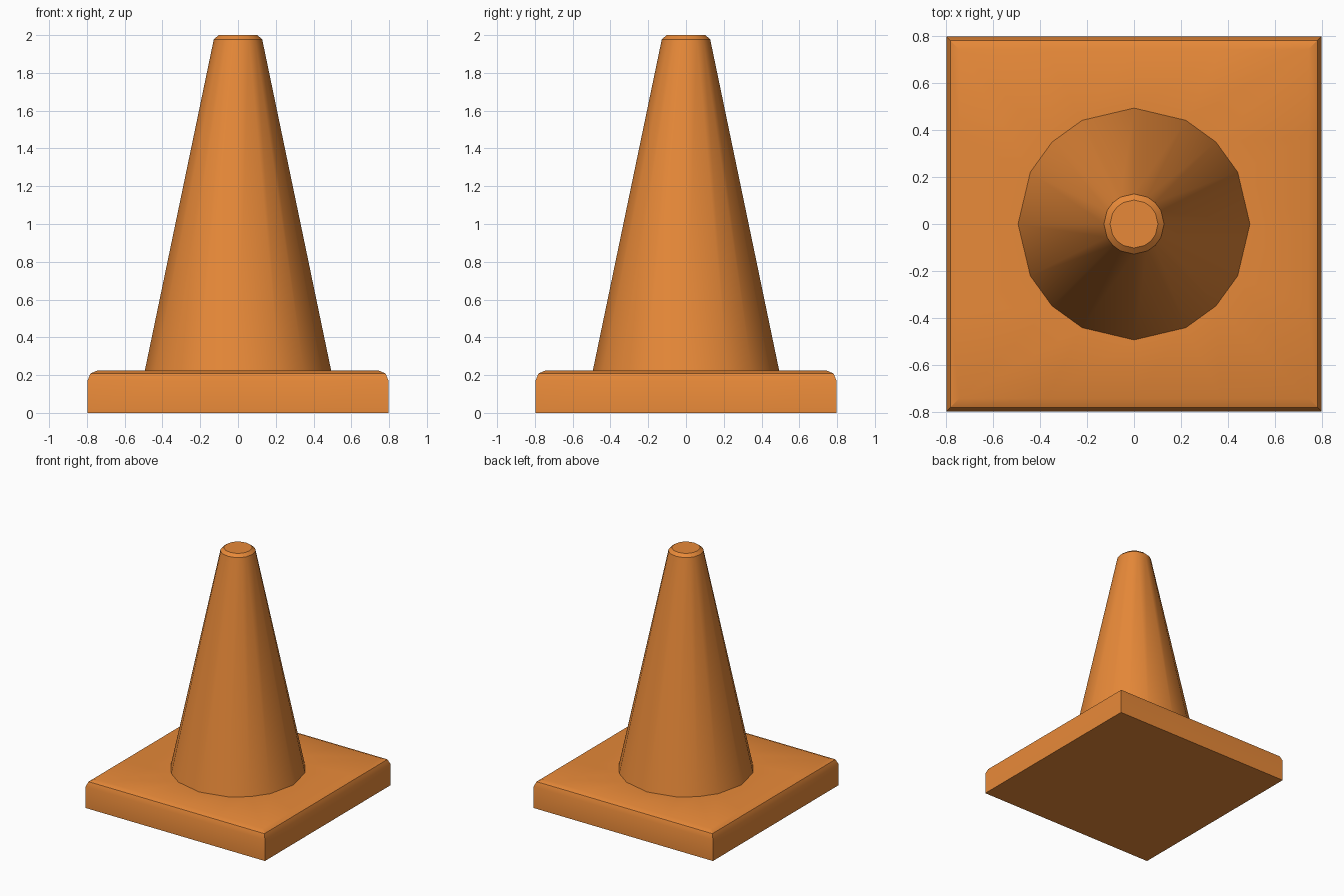
import bpy, bmesh, math

if "Cube" in bpy.data.objects:
    bpy.data.objects.remove(bpy.data.objects["Cube"])

orange = bpy.data.materials.new("orange_plastic")
orange.diffuse_color = (0.80, 0.25, 0.04, 1)
orange.use_nodes = True
orange.node_tree.nodes["Principled BSDF"].inputs["Base Color"].default_value = orange.diffuse_color

# 16 points walking round a unit square, four per side, starting mid-side
SQUARE = [(1, 0), (1, .5), (1, 1), (.5, 1)]
for _ in range(3):
    SQUARE += [(-y, x) for x, y in SQUARE[-4:]]


def ring(bm, size, z, is_round):
    pts = []
    for x, y in SQUARE:
        k = size / math.hypot(x, y) if is_round else size
        pts.append(bm.verts.new((x * k, y * k, z)))
    return pts


def loft(name, sections, cap_bottom=False, cap_top=False):
    bm = bmesh.new()
    rings = [ring(bm, *s) for s in sections]
    for a, b in zip(rings, rings[1:]):
        for i in range(16):
            j = (i + 1) % 16
            bm.faces.new((a[i], a[j], b[j], b[i]))
    if cap_bottom:
        bm.faces.new(rings[0][::-1])
    if cap_top:
        bm.faces.new(rings[-1])
    mesh = bpy.data.meshes.new(name)
    bm.to_mesh(mesh)
    bm.free()
    mesh.materials.append(orange)
    obj = bpy.data.objects.new(name, mesh)
    bpy.context.collection.objects.link(obj)
    bpy.ops.object.select_all(action='DESELECT')
    obj.select_set(True)
    bpy.context.view_layer.objects.active = obj
    bpy.ops.object.shade_smooth_by_angle(angle=math.radians(30))
    return obj


# Square base with a two-step bevel, its top opening where the cone rises
loft("base", [(0.797, 0, False), (0.797, 0.17, False), (0.781, 0.209, False),
              (0.742, 0.225, False), (0.493, 0.225, True)], cap_bottom=True)

# Tapered cone with a chamfered tip
loft("cone", [(0.493, 0.225, True), (0.128, 1.978, True), (0.102, 2.0, True)],
     cap_top=True)
